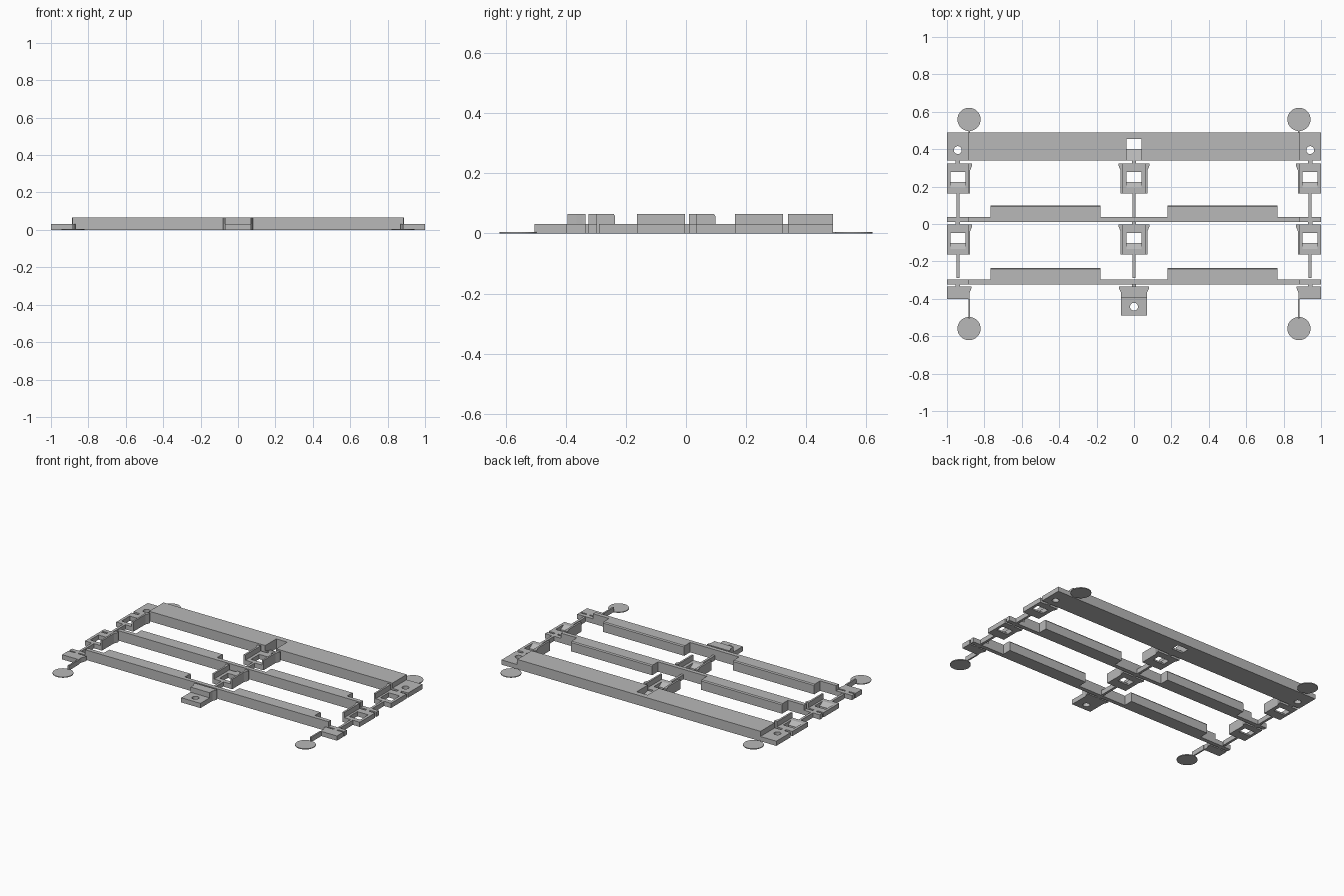
import bpy, bmesh, math
from mathutils import Matrix

cube = bpy.data.objects.get("Cube")
if cube:
    bpy.data.objects.remove(cube, do_unlink=True)

GREY = (0.48, 0.48, 0.48, 1)
mat = bpy.data.materials.new("plain grey")
mat.use_nodes = True
mat.diffuse_color = GREY
mat.node_tree.nodes["Principled BSDF"].inputs["Base Color"].default_value = GREY

LOW, TALL = 0.031, 0.065


def add_object(name, bm):
    bmesh.ops.recalc_face_normals(bm, faces=bm.faces)
    mesh = bpy.data.meshes.new(name)
    bm.to_mesh(mesh)
    bm.free()
    obj = bpy.data.objects.new(name, mesh)
    mesh.materials.append(mat)
    bpy.context.collection.objects.link(obj)
    return obj


def prism(name, points, lo, hi, axis="z"):
    """Extrude an outline: (x, y) along z, or (y, z) along x."""
    bm = bmesh.new()
    place = (lambda a, b, t: (a, b, t)) if axis == "z" else (lambda a, b, t: (t, a, b))
    face = bm.faces.new([bm.verts.new(place(a, b, lo)) for a, b in points])
    grown = bmesh.ops.extrude_face_region(bm, geom=[face])
    verts = [g for g in grown["geom"] if isinstance(g, bmesh.types.BMVert)]
    bmesh.ops.translate(bm, verts=verts, vec=place(0, 0, hi - lo))
    return add_object(name, bm)


def box(name, x0, x1, y0, y1, z0, z1):
    return prism(name, [(x0, y0), (x1, y0), (x1, y1), (x0, y1)], z0, z1)


def cylinder(name, x, y, radius, z0, z1, sides=32):
    bm = bmesh.new()
    bmesh.ops.create_cone(bm, cap_ends=True, segments=sides, radius1=radius, radius2=radius,
                          depth=z1 - z0, matrix=Matrix.Translation((x, y, (z0 + z1) / 2)))
    return add_object(name, bm)


def cut(obj, cutter):
    """Subtract the cutter, bake the result and remove the cutter."""
    mod = obj.modifiers.new("cut", "BOOLEAN")
    mod.operation, mod.solver, mod.object = "DIFFERENCE", "EXACT", cutter
    cutter.hide_render = True
    graph = bpy.context.evaluated_depsgraph_get()
    baked = bpy.data.meshes.new_from_object(obj.evaluated_get(graph))
    obj.modifiers.clear()
    obj.data = baked
    bpy.data.objects.remove(cutter, do_unlink=True)


# Back bar: tall in the middle, low drilled tabs at the ends, slot at the centre
back_bar = box("back_bar", -0.885, 0.885, 0.34, 0.49, 0, TALL)
cut(back_bar, box("slot_cutter", -0.04, 0.04, 0.33, 0.455, -0.1, 0.2))
prism("slot_ramp", [(0.34, 0), (0.40, 0), (0.40, 0.012), (0.34, LOW)], -0.04, 0.04, "x")
for side, word in ((1, "left"), (-1, "right")):
    x0, x1 = sorted((side * 0.885, side))
    tab = box(f"{word}_back_tab", x0, x1, 0.34, 0.49, 0, LOW)
    cut(tab, cylinder("hole_cutter", side * 0.942, 0.395, 0.021, -0.1, 0.1))

# Cross beams: narrow rails, low at the ends, with chamfered wide sections
for name, y in (("middle", 0.01), ("front", -0.324)):
    box(f"{name}_beam", -0.885, 0.885, y, y + 0.027, 0, TALL)
    for side, word in ((1, "left"), (-1, "right")):
        x0, x1 = sorted((side * 0.885, side))
        box(f"{name}_beam_{word}_end", x0, x1, y, y + 0.027, 0, LOW)
        x0, x1 = sorted((side * 0.178, side * 0.768))
        back = y + 0.088
        prism(f"{name}_beam_{word}_block",
              [(y, 0), (back, 0), (back, TALL - 0.007), (back - 0.005, TALL), (y, TALL)],
              x0, x1, "x")


def wall(name, x, direction, y0, y1):
    """Tall clip wall whose back end flares outward."""
    inner, outer, flare = (x + direction * d for d in (0, 0.012, 0.022))
    prism(name, [(inner, y0), (outer, y0), (outer, y1 - 0.035), (flare, y1 - 0.012),
                 (flare, y1), (inner, y1)], 0, TALL)


# Clips with windows, catch ledges and flared walls, joined by thin stems
for row, y1 in (("back", 0.3225), ("middle", -0.003)):
    y0 = y1 - 0.16
    for place, x, x0, x1, walls in (("centre", 0, -0.06, 0.06, (1, -1)),
                                    ("left", 0.942, 0.888, 1, (-1,)),
                                    ("right", -0.942, -1, -0.888, (1,))):
        name = f"{row}_{place}"
        floor = box(f"{name}_clip", x0, x1, y0, y1, 0, LOW)
        cut(floor, box("window_cutter", x - 0.04, x + 0.04, y0 + 0.03, y1 - 0.045, -0.1, 0.1))
        prism(f"{name}_ledge", [(y0 + 0.03, 0), (y0 + 0.062, 0), (y0 + 0.062, 0.01),
                                (y0 + 0.03, LOW)], x - 0.04, x + 0.04, "x")
        for d in walls:
            wall(f"{name}_wall_{'left' if d > 0 else 'right'}",
                 x1 if d > 0 else x0, d, y0, y1)
        box(f"{name}_stem", x - 0.008, x + 0.008, y0 - 0.127, y0, 0, LOW)
        box(f"{name}_neck", x - 0.012, x + 0.012, y1, y1 + 0.018, 0, LOW)

# Front centre block with a drilled low tab
prism("front_centre_block",
      [(-0.07, -0.395), (0.07, -0.395), (0.07, -0.365), (0.08, -0.345), (0.08, -0.334),
       (-0.08, -0.334), (-0.08, -0.345), (-0.07, -0.365)], 0, TALL)
front_tab = box("front_tab", -0.07, 0.07, -0.49, -0.395, 0, LOW)
cut(front_tab, cylinder("hole_cutter", 0, -0.442, 0.021, -0.1, 0.1))
box("front_centre_neck", -0.012, 0.012, -0.334, -0.324, 0, LOW)

# Front corner pads, connecting strips and thin corner discs
for side, word in ((1, "left"), (-1, "right")):
    s = side
    prism(f"{word}_front_pad", [(s, -0.40), (s, -0.334), (s * 0.87, -0.334),
                                (s * 0.87, -0.345), (s * 0.88, -0.37), (s * 0.88, -0.40)],
          0, LOW)
    x0, x1 = sorted((s * 0.93, s * 0.954))
    box(f"{word}_front_neck", x0, x1, -0.334, -0.324, 0, LOW)
    x0, x1 = sorted((s * 0.876, s * 0.886))
    box(f"{word}_front_strip", x0, x1, -0.505, -0.40, 0, LOW)
    box(f"{word}_back_strip", x0, x1, 0.49, 0.505, 0, 0.005)
    for end, y in (("front", -0.559), ("back", 0.559)):
        cylinder(f"{word}_{end}_disc", s * 0.882, y, 0.062, 0, 0.005)
